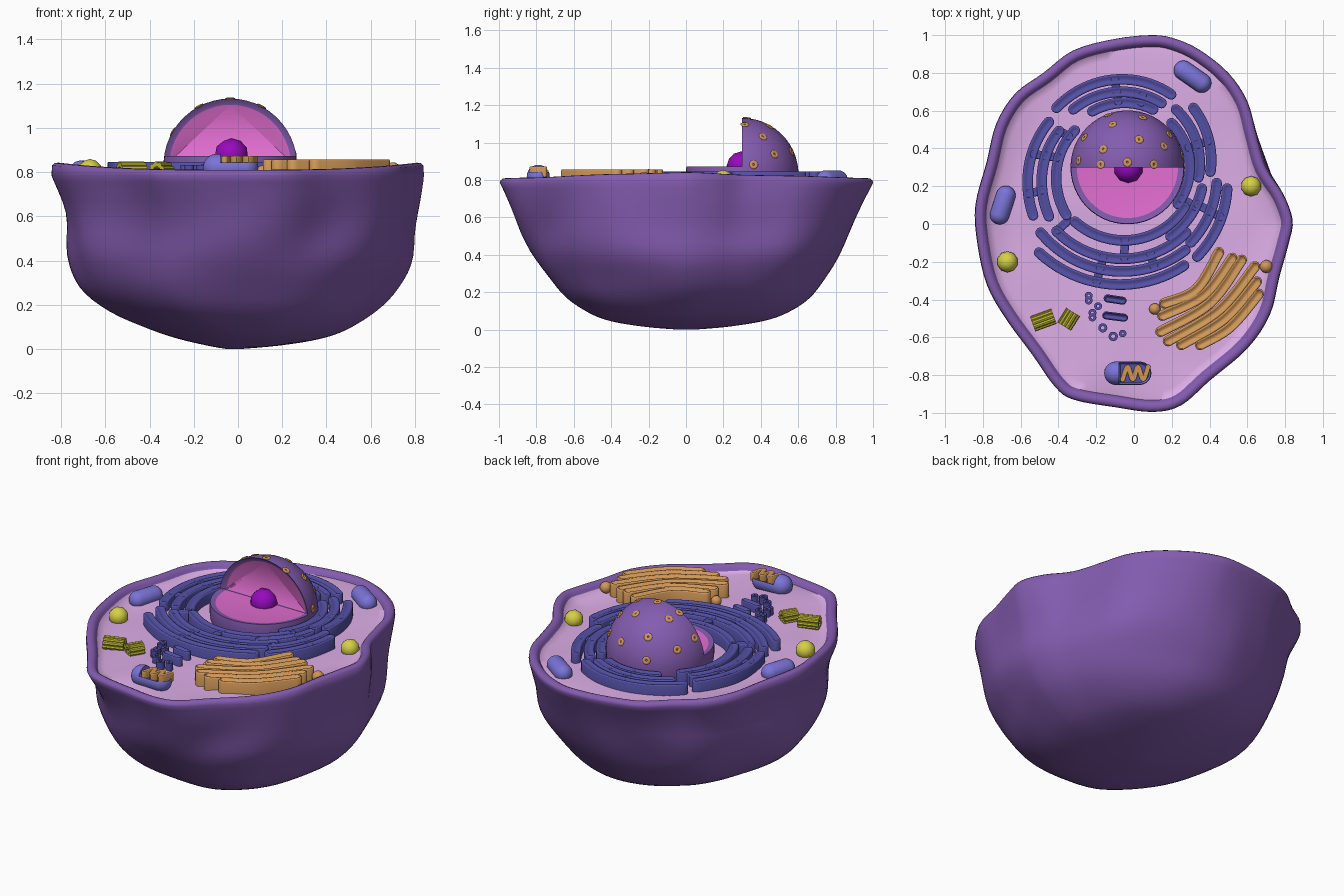
import bpy, bmesh, math
from mathutils import Vector, Matrix, noise

if "Cube" in bpy.data.objects:
    bpy.data.objects.remove(bpy.data.objects["Cube"])


def material(name, *srgb):
    col = [((c / 255 + 0.055) / 1.055) ** 2.4 for c in srgb] + [1]
    m = bpy.data.materials.new(name)
    m.use_nodes = True
    m.diffuse_color = col
    bsdf = m.node_tree.nodes["Principled BSDF"]
    bsdf.inputs["Base Color"].default_value = col
    return m


PURPLE = material("membrane purple", 132, 92, 176)
LILAC = material("cytoplasm lilac", 224, 176, 234)
PINK = material("nucleoplasm pink", 226, 109, 208)
MAGENTA = material("nucleolus magenta", 150, 10, 188)
INDIGO = material("reticulum indigo", 84, 80, 166)
BLUE = material("mitochondrion blue", 122, 116, 216)
TAN = material("golgi tan", 208, 151, 87)
YELLOW = material("vesicle yellow", 214, 208, 70)
OLIVE = material("centriole olive", 190, 184, 48)


def finish(name, bm, *mats, angle=40):
    bmesh.ops.recalc_face_normals(bm, faces=bm.faces)
    me = bpy.data.meshes.new(name)
    bm.to_mesh(me)
    bm.free()
    for m in mats:
        me.materials.append(m)
    me.shade_smooth()
    me.set_sharp_from_angle(angle=math.radians(angle))
    ob = bpy.data.objects.new(name, me)
    bpy.context.collection.objects.link(ob)
    return ob


def spline(pts, steps, closed=False):
    """Smooth curve through the points."""
    p = [Vector(q) for q in pts]
    n = len(p)
    get = (lambda i: p[i % n]) if closed else (lambda i: p[max(0, min(n - 1, i))])
    out = []
    for i in range(n if closed else n - 1):
        a, b, c, d = (get(i + k) for k in (-1, 0, 1, 2))
        for s in range(steps):
            t = s / steps
            out.append(b + (c - a) * t / 2 + (2 * a - 5 * b + 4 * c - d) * t * t / 2
                       + (3 * b - a - 3 * c + d) * t ** 3 / 2)
    return out if closed else out + [p[-1]]


def bridge(bm, a, b, mat=0):
    for i in range(len(a)):
        j = (i + 1) % len(a)
        bm.faces.new((a[i], a[j], b[j], b[i])).material_index = mat


# Cell body: rounded bowl with a thick rim and a gently wavy floor
outline = spline([(.1, 1), (-.1, .98), (-.32, .92), (-.48, .8), (-.63, .69), (-.73, .53),
                  (-.78, .33), (-.84, .1), (-.83, -.1), (-.78, -.32), (-.68, -.5),
                  (-.54, -.69), (-.42, -.86), (-.32, -.93), (-.1, -.97), (.1, -.995),
                  (.25, -.96), (.4, -.83), (.6, -.66), (.72, -.48), (.77, -.28),
                  (.82, -.1), (.84, .02), (.79, .16), (.7, .3), (.65, .47), (.6, .65),
                  (.5, .8), (.35, .92), (.22, .98)], 4, True)
inward = []
for i, p in enumerate(outline):
    t = (outline[(i + 1) % len(outline)] - outline[i - 1]).normalized()
    inward.append(Vector((-t.y, t.x)))
# Wall stations: x scale, y scale, height, x shift
wall = spline([(1, 1, .785, 0), (.955, .92, .62, .02), (.93, .83, .42, .015), (.85, .745, .28, .008),
               (.715, .655, .17, .03), (.54, .53, .09, .055), (.38, .405, .045, .05),
               (.19, .22, .015, .02), (.04, .04, 0, -.02)], 4)
bm = bmesh.new()
rings = []
for sx, sy, z, shift in reversed(wall):
    ring = []
    # the outline relaxes into an oval towards the bottom
    oval = .75 * min(1, max(0, (.785 - z) / .35))
    for p in outline:
        a = math.atan2(p.y, p.x / .84)
        e = p.lerp(Vector((.84 * math.cos(a), math.sin(a))), oval)
        q = Vector((e.x * sx + shift, e.y * sy, z))
        k = 1 + 0.04 * noise.noise(q * 2.6) * min(1, max(0, .76 - z) * 4)
        ring.append(bm.verts.new((q.x * k, q.y * k, z)))
    rings.append(ring)
for off, z in ((.003, .798), (.015, .808), (.032, .81), (.047, .803), (.056, .79), (.062, .78)):
    rings.append([bm.verts.new((*(p + n * off), z + .032 * abs(p.x / .84) ** 3))
                  for p, n in zip(outline, inward)])
rim_count = len(rings)
for s in (.95, .8, .6, .4, .2, .03):
    ring = []
    for p, n in zip(outline, inward):
        q = (p + n * .06) * s
        ring.append(bm.verts.new((q.x, q.y, .782 + .018 * noise.noise(Vector((q.x, q.y, 0)) * 3))))
    rings.append(ring)
for i in range(len(rings) - 1):
    bridge(bm, rings[i], rings[i + 1], int(i >= rim_count - 1))
bm.faces.new(rings[0])
bm.faces.new(rings[-1]).material_index = 1
finish("cell_body", bm, PURPLE, LILAC, angle=60)


def cut(bm, co, no, inset=0, depth=0):
    """Remove the side the normal points to, cap it, optionally recess the cap."""
    bmesh.ops.bisect_plane(bm, geom=bm.verts[:] + bm.edges[:] + bm.faces[:],
                           plane_co=co, plane_no=no, clear_outer=True)
    caps = bmesh.ops.holes_fill(bm, edges=[e for e in bm.edges if e.is_boundary])["faces"]
    bmesh.ops.recalc_face_normals(bm, faces=bm.faces)
    if inset:
        bmesh.ops.inset_region(bm, faces=caps, thickness=inset, depth=-depth, use_even_offset=True)
        for f in caps:
            f.material_index = 1


def ball(name, loc, r, mat, detail=3):
    bm = bmesh.new()
    bmesh.ops.create_icosphere(bm, subdivisions=detail, radius=r, matrix=Matrix.Translation(loc))
    return finish(name, bm, mat, angle=50)


# Nucleus: sphere with its upper front quarter cut away
C = Vector((-.035, .3, .83))
R = .302
for name, planes in (("nucleus_base", [((0, 0, .872), (0, 0, 1), .03, .006)]),
                     ("nucleus_dome", [((0, 0, .842), (0, 0, -1)), ((0, .3, 0), (0, -1, 0), .028, .022)])):
    bm = bmesh.new()
    bmesh.ops.create_uvsphere(bm, u_segments=50, v_segments=25, radius=R,
                              matrix=Matrix.Translation(C) @ Matrix.Rotation(.05, 4, 'Z'))
    for plane in planes:
        cut(bm, *plane)
    finish(name, bm, PURPLE, PINK)
ball("nucleolus", (-.03, .295, .875), .078, MAGENTA, 2)


def tube_ring(name, loc, axis, r, profile, mat, n=14):
    """Closed ring swept from a (radius offset, height) profile."""
    m = Matrix.Translation(loc) @ Vector(axis).to_track_quat('Z', 'Y').to_matrix().to_4x4()
    bm = bmesh.new()
    loops = [[bm.verts.new(m @ Vector(((r + o) * math.cos(a), (r + o) * math.sin(a), h)))
              for a in (math.tau * i / n for i in range(n))] for o, h in profile]
    for i in range(len(loops)):
        bridge(bm, loops[i - 1], loops[i])
    return finish(name, bm, mat, angle=60)


# Nuclear pores
bead = [(.009 * math.cos(a), .005 * math.sin(a)) for a in (math.tau * i / 8 for i in range(8))]
for elev, az in ((37, 109), (24, 73), (23, 145), (21, 38), (58, 143), (58, 67), (42, 30),
                 (62, 174), (85, 90), (62, 6), (12, 110), (10, 12), (30, 172)):
    e, a = math.radians(elev), math.radians(az)
    d = Vector((math.cos(e) * math.cos(a), math.cos(e) * math.sin(a), math.sin(e)))
    tube_ring("nuclear_pore", C + d * R, d, .0145, bead, TAN)


def ribbon(name, path, w, z0, z1, mat, groove=.01):
    """Upright wall along a path, with round ends and a grooved top."""
    n = len(path)
    tan = [(path[min(i + 1, n - 1)] - path[max(i - 1, 0)]).normalized() for i in range(n)]
    nor = [Vector((-t.y, t.x)) for t in tan]
    bm = bmesh.new()

    def loop(h, z):
        def cap(i, s):
            return [path[i] + h * s * (nor[i] * math.cos(a) + tan[i] * math.sin(a))
                    for a in (math.pi * k / 6 for k in range(1, 6))]
        pts = [p + v * h for p, v in zip(path, nor)] + cap(-1, 1)
        pts += [p - v * h for p, v in zip(path[::-1], nor[::-1])] + cap(0, -1)
        return [bm.verts.new((p.x, p.y, z)) for p in pts]

    h = w / 2
    loops = [loop(h, z0), loop(h, z1 - .007), loop(h * .9, z1 - .002), loop(h * .72, z1),
             loop(h * .5, z1 - groove * .4), loop(h * .15, z1 - groove)]
    for a, b in zip(loops, loops[1:]):
        bridge(bm, a, b)
    top = loops[-1]
    right = top[n + 5:2 * n + 5][::-1]
    for i in range(n - 1):
        bm.faces.new((top[i], top[i + 1], right[i + 1], right[i]))
    bm.faces.new(top[n - 1:n + 6])
    bm.faces.new(top[2 * n + 4:] + top[:1])
    return finish(name, bm, mat, angle=60)


# Endoplasmic reticulum: folded arcs around the nucleus, joined by short bridges
def polar(r, deg):
    a = math.radians(deg)
    return Vector((C.x + r * math.cos(a), C.y + r * math.sin(a)))


arcs = [(.49, .45, 140, 59), (.42, .385, 133, 62), (.35, .335, 122, 66),
        (.47, .44, 42, -3), (.4, .38, 50, -8), (.33, .33, 45, -36),
        (.54, .6, -12, -52), (.48, .52, -10, -50), (.41, .43, -16, -58),
        (.48, .56, 150, 207), (.41, .49, 152, 212), (.34, .41, 145, 218),
        (.65, .6, 224, 300), (.575, .535, 217, 305), (.505, .465, 222, 312), (.4, .37, 226, 325)]
for r0, r1, a0, a1 in arcs:
    path = [polar(r0 + (r1 - r0) * k / 20, a0 + (a1 - a0) * k / 20) for k in range(21)]
    ribbon("reticulum_fold", path, .056, .76, .846, INDIGO, .007)
for deg, r0, r1 in ((98, .35, .47), (78, .35, .39), (18, .34, .45), (-28, .42, .56), (-30, .335, .42),
                    (172, .37, .5), (195, .46, .54), (268, .385, .48), (255, .49, .63),
                    (285, .47, .55), (222, .42, .5), (152, .35, .41)):
    ribbon("reticulum_bridge", [polar(r0, deg), polar((r0 + r1) / 2, deg), polar(r1, deg)],
           .045, .76, .842, INDIGO, .002)

# Golgi stack with two loose vesicles
for pts in ([(.16, -.42), (.33, -.345), (.45, -.15)], [(.15, -.485), (.37, -.375), (.52, -.18)],
            [(.14, -.57), (.4, -.42), (.57, -.19)], [(.18, -.62), (.45, -.455), (.64, -.225)],
            [(.25, -.64), (.48, -.5), (.65, -.305)], [(.35, -.64), (.51, -.545), (.66, -.37)]):
    ribbon("golgi_layer", spline(pts, 10), .056, .76, .857, TAN, .012)
ball("golgi_vesicle", (.11, -.45, .8), .03, TAN)
ball("golgi_vesicle", (.70, -.225, .81), .034, TAN)


def capsule(loc, length, r, deg):
    bm = bmesh.new()
    bmesh.ops.create_uvsphere(bm, u_segments=24, v_segments=15, radius=r)
    for v in bm.verts:
        v.co.z += math.copysign(length / 2 - r, v.co.z)
    bm.transform(Matrix.Translation(loc) @ Matrix.Rotation(math.radians(deg), 4, 'Z')
                 @ Matrix.Rotation(math.pi / 2, 4, 'Y'))
    return bm


# Mitochondria: two whole, one opened to show its folded inside
finish("mitochondrion", capsule((.31, .78, .8), .22, .052, -35), BLUE)
finish("mitochondrion", capsule((-.695, .1, .8), .21, .052, 72), BLUE)
for name, planes in (("open_mitochondrion_end", [((-.08, 0, 0), (1, 0, 0))]),
                     ("open_mitochondrion_shell", [((-.08, 0, 0), (-1, 0, 0)),
                                                   ((0, 0, .842), (0, 0, 1), .008, .014)])):
    bm = capsule((-.033, -.79, .82), .25, .062, 0)
    for plane in planes:
        cut(bm, *plane)
    finish(name, bm, BLUE, INDIGO)
zigzag = [(-.06 + .027 * i, -.79 + (.034 if i % 2 else -.034)) for i in range(6)]
ribbon("mitochondrion_folds", spline(zigzag, 6), .028, .82, .872, TAN, .001)

# Yellow vesicles
ball("yellow_vesicle", (.62, .2, .8), .054, YELLOW, 2)
ball("yellow_vesicle", (-.67, -.2, .803), .056, YELLOW, 2)

# Centrioles: bundles of nine rods lying on the floor
for x, y, length, deg in ((-.48, -.51, .12, 20), (-.345, -.505, .09, 58)):
    bm = bmesh.new()
    turn = Matrix.Translation((x, y, .805)) @ Matrix.Rotation(math.radians(deg), 4, 'Z')
    for i in range(9):
        a = math.tau * i / 9
        spot = Matrix.Translation((0, .03 * math.cos(a), .03 * math.sin(a)))
        bmesh.ops.create_cone(bm, cap_ends=True, segments=8, radius1=.013, radius2=.013, depth=length,
                              matrix=turn @ spot @ Matrix.Rotation(math.pi / 2, 4, 'Y'))
    finish("centriole", bm, OLIVE)

# Smooth reticulum pieces: short walls and open tubes
for x, y, length in ((-.1, -.4, .08), (-.1, -.49, .095)):
    ribbon("smooth_wall", [Vector((x + length * k, y - .012 * k)) for k in (-.5, 0, .5)],
           .042, .76, .835, INDIGO, .015)
for x, y, r in ((-.24, -.38, .013), (-.24, -.405, .013), (-.19, -.435, .013), (-.22, -.47, .013),
                (-.22, -.495, .013), (-.165, -.55, .016), (-.11, -.595, .017), (-.06, -.58, .012)):
    tube_ring("smooth_tube", (x, y, .77), (0, 0, 1), r,
              [(.008, 0), (.008, .062), (-.006, .062), (-.006, 0)], INDIGO)
